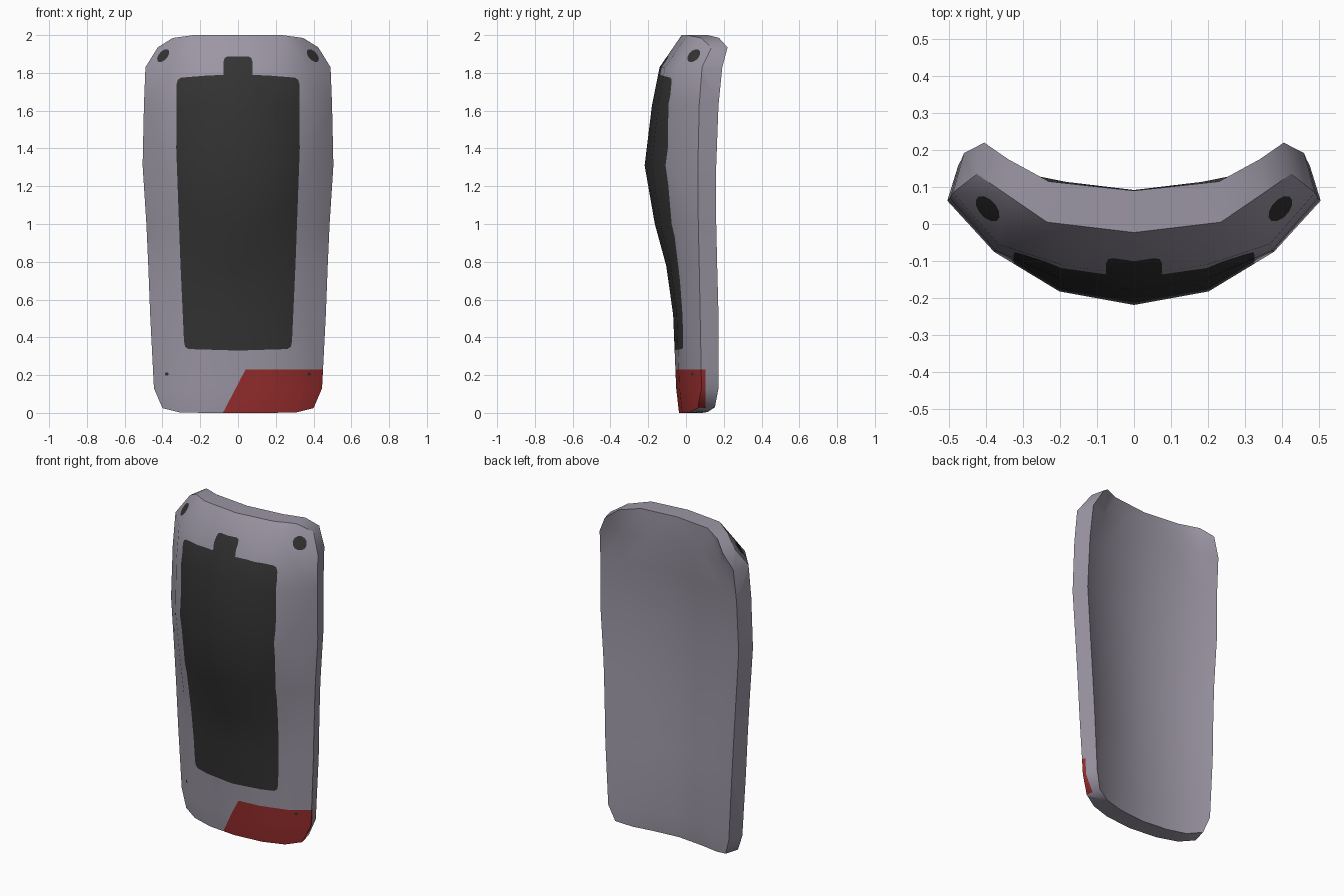
import bpy, bmesh, math
from mathutils import Vector

if "Cube" in bpy.data.objects:
    bpy.data.objects.remove(bpy.data.objects["Cube"])

FRONT, RIM, BACK = 0, 1, 2


def material(name, rgb):
    m = bpy.data.materials.new(name)
    m.diffuse_color = (*rgb, 1)
    m.use_nodes = True
    m.node_tree.nodes["Principled BSDF"].inputs["Base Color"].default_value = m.diffuse_color
    return m


# Rows of the plate: z, half width, y at centre front, y at side front,
# share of the sweep reached by the third column, y at the side back, hollow depth
ROWS = [(1.83, .49, -.14, .085, .38, .192, .10), (1.63, .498, -.18, .07, .43, .172, .11),
        (1.31, .505, -.219, .063, .51, .16, .12), (1.0, .485, -.165, .065, .5, .16, .12),
        (.78, .475, -.105, .07, .47, .165, .12), (.52, .465, -.068, .075, .46, .172, .115),
        (.13, .445, -.052, .082, .46, .172, .095)]
front_half = [[(0, -.023, 2), (.235, .005, 2), (.345, .08, 1.985), (.425, .135, 1.935)]]
back_half = [[(0, .09, 2), (.23, .115, 2), (.34, .175, 1.985), (.405, .22, 1.935)]]
for z, w, yc, ye, f2, yb, deep in ROWS:
    front_half.append([(w * fx, yc + (ye - yc) * fy, z)
                       for fx, fy in ((0, 0), (.4, .13), (.75, f2), (1, 1))])
    back_half.append([((w - .03) * fx, yb - deep * k, z)
                      for fx, k in ((0, 1), (.4, .78), (.75, .46), (1, 0))])
front_half.append([(0, -.037, 0), (.18, -.02, 0), (.31, .018, .003), (.40, .062, .025)])
back_half.append([(0, .07, 0), (.17, .087, 0), (.29, .115, .005), (.38, .153, .03)])

bm = bmesh.new()
part = bm.faces.layers.int.new("part")
nrm = bm.verts.layers.float_vector.new("front_normal")


def add(verts, kind):
    f = bm.faces.new(verts)
    f[part] = kind
    f.smooth = True


def sheet(half, kind):
    """Grid of quads mirrored about the centre line."""
    grid = []
    for row in half:
        pts = [(-x, y, z) for x, y, z in row[:0:-1]] + row
        grid.append([bm.verts.new(p) for p in pts])
    for a, b in zip(grid, grid[1:]):
        for c in range(6):
            q = [a[c], b[c], b[c + 1], a[c + 1]]
            add(q if kind == FRONT else q[::-1], kind)
    return grid


def border(g):
    return (g[0] + [row[-1] for row in g[1:-1]] + g[-1][::-1]
            + [row[0] for row in g[-2:0:-1]])


# Front sheet, back sheet and the rim joining them
bf = border(sheet(front_half, FRONT))
bb = border(sheet(back_half, BACK))
for k in range(len(bf)):
    j = (k + 1) % len(bf)
    add([bf[k], bf[j], bb[j], bb[k]], RIM)

bmesh.ops.triangulate(bm, faces=bm.faces[:], quad_method='SHORT_EDGE')
bmesh.ops.recalc_face_normals(bm, faces=bm.faces[:])
bm.normal_update()

# Remember the smooth front normals, so the cut details do not change the shading
for v in bm.verts:
    n = Vector()
    for f in v.link_faces:
        if f[part] == FRONT:
            n += f.normal * f.calc_area()
    v[nrm] = n.normalized() if n.length > 0 else v.normal


def paint(planes, index, faces):
    """Cut the faces by every plane and colour what lies behind all of them."""
    for co, no in planes:
        geom = set(faces)
        for f in faces:
            geom.update(f.edges)
            geom.update(f.verts)
        res = bmesh.ops.bisect_plane(bm, geom=list(geom), dist=1e-6,
                                     plane_co=co, plane_no=no)
        faces = [f for f in res["geom"] if isinstance(f, bmesh.types.BMFace)
                 and (f.calc_center_median() - co).dot(no) < 0]
    for f in faces:
        f.material_index = index


def outline_planes(pts):
    """Planes through the edges of a clockwise convex outline in x and z."""
    out = []
    for k, (x0, z0) in enumerate(pts):
        x1, z1 = pts[(k + 1) % len(pts)]
        out.append((Vector((x0, 0, z0)), Vector((z0 - z1, 0, x1 - x0)).normalized()))
    return out


def round_planes(centre, axis, radius, n):
    """Planes around a round hole drilled along an axis."""
    c, a = Vector(centre), Vector(axis).normalized()
    u = a.orthogonal().normalized()
    v = a.cross(u)
    dirs = [u * math.cos(2 * math.pi * k / n) + v * math.sin(2 * math.pi * k / n)
            for k in range(n)]
    return [(c + d * radius, d) for d in dirs]


def front_faces():
    return [f for f in bm.faces if f[part] == FRONT]


def mirrored(half):
    return half + [(-x, z) for x, z in reversed(half) if x > 0]


# Red corner patch, wrapping a little over the side rim
patch = [f for f in bm.faces if f[part] == FRONT
         or (f[part] == RIM and f.normal.x > .3 and f.normal.z > -.6)]
paint([(Vector((0, 0, .23)), Vector((0, 0, 1))),
       (Vector((-.08, 0, 0)), Vector((-.23, 0, .12)).normalized()),
       (Vector((0, .102, 0)), Vector((0, 1, 0)))], 2, patch)

# Dark centre panel with its top tab
panel = mirrored([(0, 1.79), (.15, 1.787), (.30, 1.775), (.318, 1.765), (.325, 1.74),
                  (.327, 1.4), (.305, .8), (.286, .38), (.28, .35), (.262, .338), (0, .33)])
tab = mirrored([(.055, 1.887), (.07, 1.88), (.076, 1.86), (.076, 1.775)])
paint(outline_planes(panel), 1, front_faces())
paint(outline_planes(tab), 1, front_faces())

# Dark strap holes and small rivets, left and right
for s in (-1, 1):
    upper = [f for f in front_faces() if s * f.calc_center_median().x > 0]
    paint(round_planes((s * .392, .045, 1.888), (s * .63, -.58, .5), .04, 12), 1, upper)
    lower = [f for f in front_faces() if s * f.calc_center_median().x > 0]
    paint(round_planes((s * .377, .02, .206), (0, 1, 0), .009, 8), 1, lower)

# Keep the rim edges sharp
for e in bm.edges:
    e.smooth = len({f[part] for f in e.link_faces}) == 1

mesh = bpy.data.meshes.new("curved_guard_plate")
bm.to_mesh(mesh)
bm.free()
for m in (material("warm grey shell", (.33, .305, .37)),
          material("dark panel", (.033, .033, .033)),
          material("red corner", (.31, .026, .026))):
    mesh.materials.append(m)

# Apply the remembered normals on the front sheet
normals = [c.vector.copy() for c in mesh.corner_normals]
kinds = [d.value for d in mesh.attributes["part"].data]
stored = [Vector(d.vector) for d in mesh.attributes["front_normal"].data]
for p in mesh.polygons:
    if kinds[p.index] == FRONT:
        for li in p.loop_indices:
            n = stored[mesh.loops[li].vertex_index]
            if n.length > .1:
                normals[li] = n.normalized()
mesh.normals_split_custom_set([tuple(n) for n in normals])
for name in ("part", "front_normal"):
    mesh.attributes.remove(mesh.attributes[name])

plate = bpy.data.objects.new("curved_guard_plate", mesh)
bpy.context.scene.collection.objects.link(plate)
